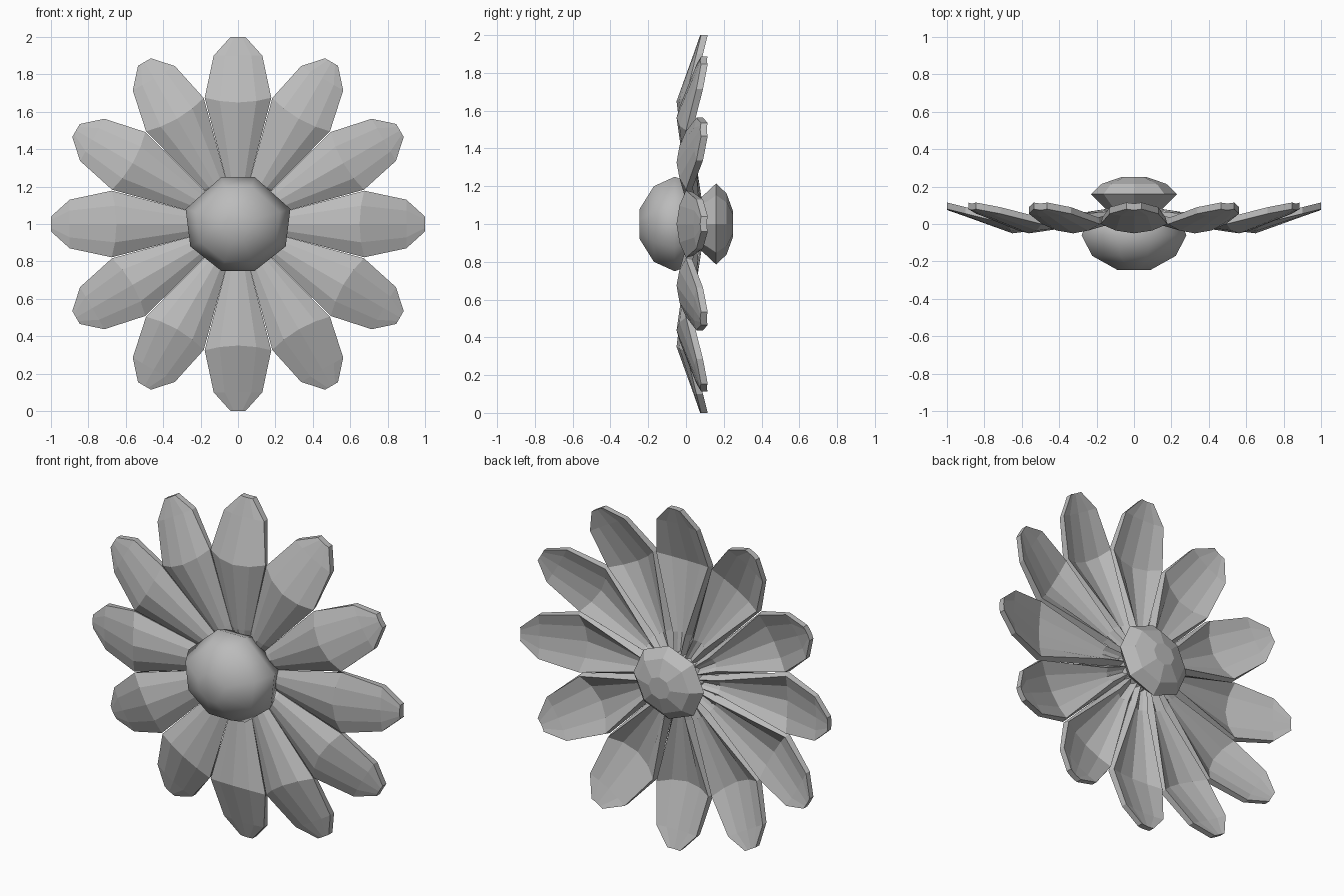
import bpy
from math import sin, cos, pi
from mathutils import Matrix

cube = bpy.data.objects.get("Cube")
if cube:
    bpy.data.objects.remove(cube)

CENTRE = Matrix.Translation((0, 0, 1))
grey = bpy.data.materials.new("plain grey")
grey.use_nodes = True
colour = (0.5, 0.5, 0.5, 1)
grey.diffuse_color = colour
grey.node_tree.nodes["Principled BSDF"].inputs["Base Color"].default_value = colour


def add_object(name, verts, faces, matrix=CENTRE, smooth=False):
    mesh = bpy.data.meshes.new(name)
    mesh.from_pydata(verts, [], faces)
    mesh.materials.append(grey)
    mesh.transform(matrix)
    mesh.polygons.foreach_set("use_smooth", [smooth] * len(mesh.polygons))
    obj = bpy.data.objects.new(name, mesh)
    bpy.context.collection.objects.link(obj)
    return obj


def stacked_rings(name, outline, rings, smooth=False):
    """Loft an x-z outline through rings of (y, scale), capped at both ends."""
    n = len(outline)
    verts = [(x * s, y, z * s) for y, s in rings for x, z in outline]
    faces = [(k * n + i, k * n + (i + 1) % n, (k + 1) * n + (i + 1) % n, (k + 1) * n + i)
             for k in range(len(rings) - 1) for i in range(n)]
    faces += [tuple(reversed(range(n))), tuple(range(len(verts) - n, len(verts)))]
    return add_object(name, verts, faces, smooth=smooth)


# Petals: stations of (radius, half width, ridge y, edge y, back width ratio)
STATIONS = [(0.12, 0.032, 0.02, 0.05, 0.6),
            (0.25, 0.067, 0.0, 0.03, 0.6),
            (0.65, 0.178, -0.05, 0.0, 0.95),
            (0.9, 0.13, 0.04, 0.055, 1.0),
            (1.0, 0.04, 0.075, 0.08, 1.0)]
COLUMNS = (-1, -0.55, 0, 0.55, 1)
THICKNESS = 0.035


def petal(index):
    verts = []
    for r, half, ridge, edge, narrow in STATIONS:
        flare = 0.025 if r == 0.65 else 0
        loop = []
        for c in COLUMNS:
            y = ridge + (edge - ridge) * c * c
            loop.append((c * half, y, r + flare * c * c))
        back = [(x * narrow, y + THICKNESS, z) for x, y, z in reversed(loop)]
        verts += loop + back
    n = 2 * len(COLUMNS)
    faces = [(k * n + i, k * n + (i + 1) % n, (k + 1) * n + (i + 1) % n, (k + 1) * n + i)
             for k in range(len(STATIONS) - 1) for i in range(n)]
    last = (len(STATIONS) - 1) * n
    for i in range(len(COLUMNS) - 1):
        strip = (i, i + 1, n - 2 - i, n - 1 - i)
        faces += [strip[::-1], tuple(last + v for v in strip)]
    turn = Matrix.Rotation(index * pi / 6, 4, 'Y')
    add_object(f"petal_{index + 1}", verts, faces, CENTRE @ turn)


for i in range(12):
    petal(i)

# Rounded flower centre at the front
right = [(0.09, 0.25), (0.28, 0.08), (0.255, -0.12), (0.09, -0.25)]
outline = [(-x, z) for x, z in right] + right[::-1]
stacked_rings("flower_centre", outline,
              [(-0.245, 0.32), (-0.17, 0.8), (-0.06, 1), (0.04, 0.85)], smooth=True)

# Faceted bulb and its neck at the back
bulb = [(0.23 * cos(a), 0.215 * sin(a)) for a in [-pi * k / 4 for k in range(8)]]
bulb = bulb[::-1]
stacked_rings("back_bulb", bulb, [(0.08, 0.65), (0.16, 1), (0.215, 0.75), (0.25, 0.3)])
stacked_rings("back_neck", bulb, [(0.0, 0.75), (0.1, 0.6)])
